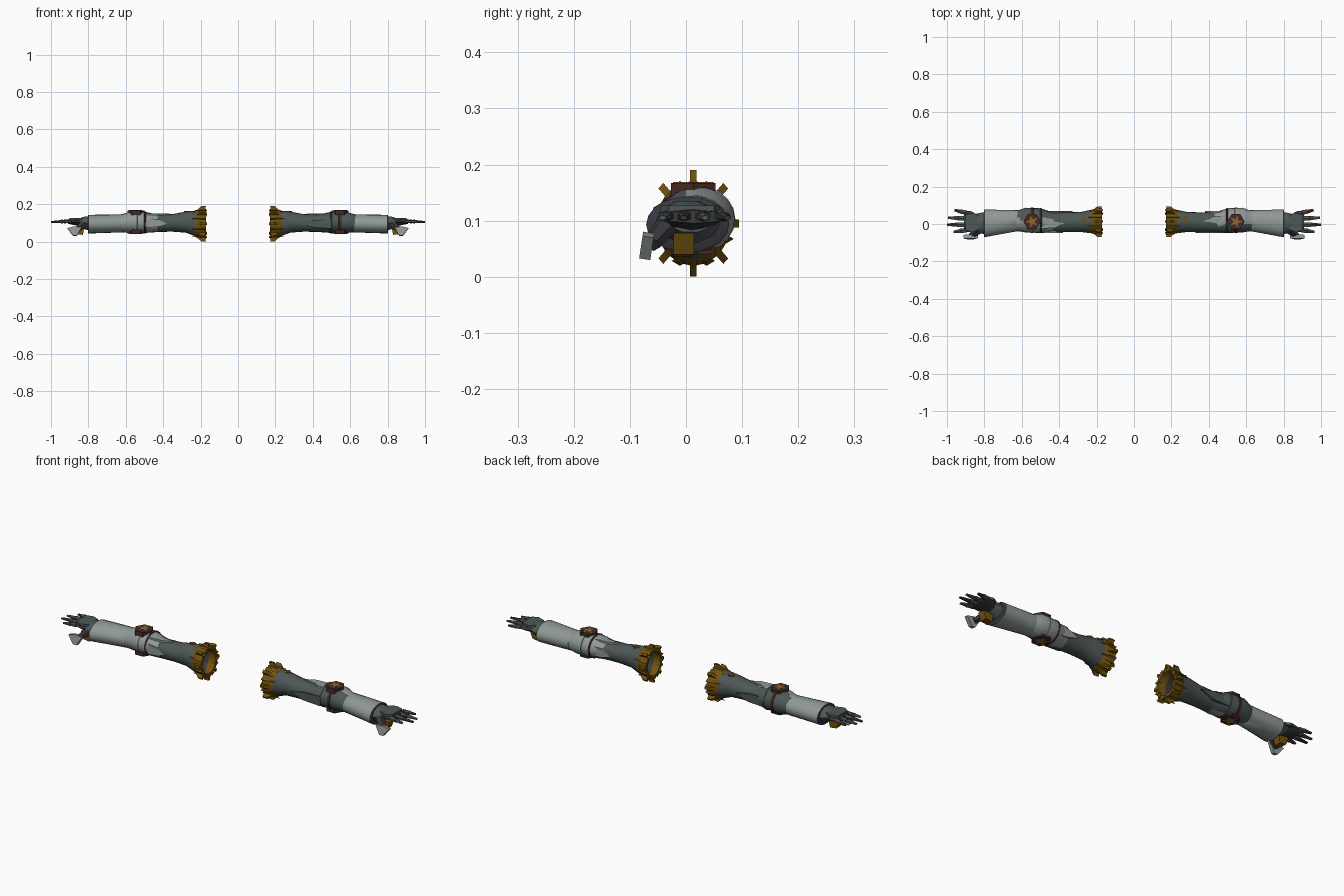
import bpy, bmesh, math
from mathutils import Vector, Matrix

if "Cube" in bpy.data.objects:
    bpy.data.objects.remove(bpy.data.objects["Cube"])


def material(name, rgb):
    m = bpy.data.materials.new(name)
    m.use_nodes = True
    m.diffuse_color = (*rgb, 1)
    bsdf = m.node_tree.nodes["Principled BSDF"]
    bsdf.inputs["Base Color"].default_value = (*rgb, 1)
    bsdf.inputs["Roughness"].default_value = 0.7
    return m


LIGHT = material("pale grey plate", (0.28, 0.32, 0.305))
SLATE = material("slate sleeve", (0.075, 0.095, 0.095))
GOLD = material("old gold", (0.17, 0.085, 0.003))
STAR = material("bright bronze", (0.27, 0.13, 0.02))
RED = material("dark maroon", (0.06, 0.023, 0.022))
NAVY = material("dark joint", (0.04, 0.038, 0.05))
MID = Vector((0, 0.013, 0.095))
UPRIGHT = Matrix.Rotation(math.pi / 2, 4, "X")


def finish(bm, name, mats, side, smooth=False, rule=None):
    # Place a part on the arm of the given side
    for v in bm.verts:
        v.co.x *= side
    bmesh.ops.recalc_face_normals(bm, faces=bm.faces)
    if rule:
        for f in bm.faces:
            f.material_index = rule(f.calc_center_median())
    me = bpy.data.meshes.new(name)
    bm.to_mesh(me)
    bm.free()
    for m in mats:
        me.materials.append(m)
    ob = bpy.data.objects.new(name, me)
    bpy.context.collection.objects.link(ob)
    if smooth:
        bpy.ops.object.select_all(action="DESELECT")
        ob.select_set(True)
        bpy.context.view_layer.objects.active = ob
        bpy.ops.object.shade_smooth_by_angle(angle=math.radians(40))
    return ob


def loft(name, rings, mats, side, n=20, cap=True, rule=None):
    # Elliptical sections along x: x, centre y, centre z, radius y, radius z
    bm = bmesh.new()
    rows = []
    for x, cy, cz, ry, rz in rings:
        rows.append([bm.verts.new((x, cy + ry * math.cos(k * math.tau / n),
                                   cz + rz * math.sin(k * math.tau / n))) for k in range(n)])
    for a, b in zip(rows, rows[1:]):
        for k in range(n):
            j = (k + 1) % n
            bm.faces.new((a[k], a[j], b[j], b[k]))
    if cap:
        bm.faces.new(rows[0])
        bm.faces.new(rows[-1])
    return finish(bm, name, mats, side, True, rule)


def bar(name, a, b, ra, rb, flat, mat, side, n=6):
    # Tapered faceted rod from a to b
    a, b = Vector(a), Vector(b)
    d = b - a
    bm = bmesh.new()
    rot = d.to_track_quat("Z", "Y").to_matrix().to_4x4()
    bmesh.ops.create_cone(bm, cap_ends=True, segments=n, radius1=ra, radius2=rb, depth=d.length,
                          matrix=Matrix.Translation((a + b) / 2) @ rot @ Matrix.Diagonal((1, flat, 1, 1)))
    return finish(bm, name, [mat], side)


def prism(name, points, depth, matrix, mat, side):
    # Flat outline extruded symmetrically, then placed by a matrix
    bm = bmesh.new()
    f = bm.faces.new([bm.verts.new((u, v, -depth / 2)) for u, v in points])
    new = bmesh.ops.extrude_face_region(bm, geom=[f])["geom"]
    bmesh.ops.translate(bm, vec=(0, 0, depth), verts=[g for g in new if isinstance(g, bmesh.types.BMVert)])
    bm.transform(matrix)
    return finish(bm, name, [mat], side)


def disc(count, *radii):
    return [(radii[k % len(radii)] * math.cos(k * math.tau / count),
             radii[k % len(radii)] * math.sin(k * math.tau / count)) for k in range(count)]


for side, tag in ((1, "left"), (-1, "right")):
    # Upper sleeve, flaring and open at the shoulder end
    loft(tag + "_upper_sleeve", [
        (0.205, 0.013, 0.095, 0.06, 0.066), (0.235, 0.013, 0.098, 0.062, 0.067),
        (0.28, 0.011, 0.104, 0.054, 0.056), (0.35, 0.01, 0.1, 0.052, 0.047),
        (0.42, 0.01, 0.098, 0.054, 0.046), (0.5, 0.012, 0.1, 0.054, 0.05)], [SLATE], side, cap=False)
    loft(tag + "_sleeve_lining", [(0.19, 0.013, 0.095, 0.056, 0.06), (0.27, 0.012, 0.1, 0.045, 0.045),
                                  (0.28, 0.012, 0.1, 0.002, 0.002)], [NAVY], side, cap=False)

    # Elbow guard, pale on one flank only
    loft(tag + "_elbow_guard", [
        (0.43, 0.01, 0.098, 0.054, 0.047), (0.46, 0.012, 0.1, 0.059, 0.051),
        (0.5, 0.018, 0.103, 0.066, 0.057), (0.58, 0.021, 0.103, 0.066, 0.057),
        (0.61, 0.018, 0.099, 0.058, 0.05), (0.64, 0.015, 0.097, 0.052, 0.046)],
        [SLATE, LIGHT], side, rule=lambda c: int((c.y - 0.016) * side > -0.012))

    # Forearm plate, flaring to the wrist, dark inside the cuff
    loft(tag + "_forearm", [
        (0.615, 0.018, 0.097, 0.046, 0.044), (0.62, 0.018, 0.097, 0.056, 0.048),
        (0.72, 0.01, 0.095, 0.066, 0.049), (0.8, 0.003, 0.093, 0.074, 0.05),
        (0.803, 0.003, 0.093, 0.07, 0.046)], [LIGHT, NAVY], side, rule=lambda c: int(abs(c.x) > 0.801))

    # Gold shoulder collar
    loft(tag + "_collar", [
        (0.232, 0.013, 0.097, 0.06, 0.066), (0.226, 0.013, 0.097, 0.065, 0.071),
        (0.2, 0.013, 0.095, 0.065, 0.074), (0.172, 0.013, 0.095, 0.067, 0.076),
        (0.172, 0.013, 0.095, 0.054, 0.06), (0.21, 0.013, 0.095, 0.05, 0.057)],
        [GOLD], side, n=16, cap=False)

    # Radial fins and pointed petals around the collar
    fin = [(0.172, 0.06), (0.165, 0.073), (0.174, 0.08), (0.172, 0.095),
           (0.196, 0.095), (0.212, 0.08), (0.238, 0.062)]
    oval = Matrix.Translation(MID) @ Matrix.Diagonal((1, 0.86, 1, 1))
    for k in range(8):
        turn = oval @ Matrix.Rotation(k * math.tau / 8, 4, "X")
        prism(f"{tag}_collar_fin_{k + 1}", fin, 0.014, turn @ UPRIGHT, GOLD, side)
        half = Matrix.Rotation(math.tau / 16, 4, "X")
        a, b = (turn @ half @ Vector((x, 0, 0.072)) for x in (0.246, 0.17))
        bar(f"{tag}_collar_petal_{k + 1}", a, b, 0.002, 0.015, 0.6, GOLD, side, 4)

    # Elbow bosses above and below, each with a star inlay
    for z, sign, word in ((0.154, 1, "upper"), (0.056, -1, "lower")):
        place = Matrix.Translation((0.545, 0.013, z))
        prism(f"{tag}_{word}_elbow_boss", disc(6, 0.046), 0.026, place, RED, side)
        lift = Matrix.Translation((0, 0, sign * 0.0125))
        prism(f"{tag}_{word}_elbow_star", disc(10, 0.038, 0.014), 0.004, place @ lift, STAR, side)

    # Bands: one on the dark flank, a thin rim at the edge of the pale flank
    loft(tag + "_elbow_band", [(0.537, 0.02, 0.103, 0.064, 0.056), (0.539, 0.02, 0.103, 0.068, 0.06),
                               (0.553, 0.02, 0.103, 0.068, 0.06), (0.555, 0.02, 0.103, 0.064, 0.056)],
         [RED, LIGHT], side, cap=False, rule=lambda c: int((c.y - 0.013) * side > 0))
    loft(tag + "_elbow_rim", [(0.492, 0.018, 0.103, 0.064, 0.055), (0.494, 0.018, 0.103, 0.067, 0.059),
                              (0.501, 0.018, 0.103, 0.067, 0.059), (0.503, 0.018, 0.103, 0.064, 0.055)],
         [SLATE, RED], side, cap=False, rule=lambda c: int((c.y - 0.013) * side > 0))

    # Overlapping pointed plates on the sleeve
    prism(tag + "_flank_point", [(0.38, 0.095), (0.42, 0.118), (0.48, 0.125), (0.48, 0.075), (0.43, 0.08)],
          0.012, Matrix.Translation((0, 0.011 + side * 0.052, 0)) @ UPRIGHT, LIGHT, side)
    prism(tag + "_ridge_plate", [(0.33, 0.1), (0.4, 0.115), (0.5, 0.12), (0.5, 0.07), (0.4, 0.075)],
          0.014, Matrix.Translation((0, 0.011 - side * 0.052, 0)) @ UPRIGHT, SLATE, side)
    blade = [(0.37, 0.005), (0.42, 0.03), (0.5, 0.035), (0.5, -0.015), (0.45, -0.02), (0.44, -0.005)]
    prism(tag + "_top_plate", [(x, 0.01 + y * side) for x, y in blade], 0.01,
          Matrix.Translation((0, 0, 0.146)), LIGHT, side)
    prism(tag + "_sleeve_emblem", [(0.25, 0.02), (0.27, 0.035), (0.29, 0.02), (0.27, 0.005)], 0.008,
          Matrix.Translation((0, 0, 0.159)), GOLD, side)

    # Wrist and palm
    loft(tag + "_wrist", [(0.79, 0.003, 0.097, 0.06, 0.041), (0.82, 0.005, 0.1, 0.055, 0.036),
                          (0.845, 0.008, 0.103, 0.046, 0.024)], [SLATE], side, n=10)
    loft(tag + "_palm", [(0.835, 0.008, 0.102, 0.04, 0.02), (0.87, 0.012, 0.105, 0.056, 0.018),
                         (0.91, 0.015, 0.107, 0.058, 0.012)], [NAVY], side, n=8)
    prism(tag + "_hand_plate", [(0.83, -0.03), (0.87, -0.045), (0.9, -0.03), (0.9, 0.05), (0.86, 0.06), (0.83, 0.045)],
          0.012, Matrix.Translation((0, 0, 0.121)), SLATE, side)
    prism(tag + "_palm_block", [(0.82, 0.078), (0.88, 0.078), (0.865, 0.04), (0.83, 0.036)],
          0.036, Matrix.Translation((0, -0.004, 0)) @ UPRIGHT, GOLD, side)

    # Four jointed fingers, two with gold knuckles
    for k, (y0, y1, tip) in enumerate(((-0.033, -0.042, 0.965), (-0.003, -0.004, 1.0),
                                       (0.029, 0.034, 0.995), (0.06, 0.074, 0.96))):
        root, end = Vector((0.895, y0, 0.109)), Vector((tip, y1, 0.105))
        joint = root.lerp(end, 0.45)
        name = f"{tag}_finger_{k + 1}"
        bar(name + "_base", root, joint, 0.015, 0.013, 0.65, SLATE, side)
        bar(name + "_knuckle", joint - Vector((0.004, 0, 0)), joint + Vector((0.004, 0, 0)),
            0.014, 0.014, 0.7, GOLD if k % 2 else NAVY, side)
        bar(name + "_tip", joint, end, 0.013, 0.007, 0.65, NAVY if k % 2 else SLATE, side)

    # Thumb hanging forward and down under a pale triangular shell
    bar(tag + "_thumb_root", (0.825, -0.03, 0.095), (0.87, -0.062, 0.058), 0.024, 0.018, 0.8, NAVY, side)
    lean = Matrix.Translation((0, -0.07, 0.055)) @ Matrix.Rotation(-0.15, 4, "X") @ UPRIGHT
    prism(tag + "_thumb_shell", [(0.835, 0.022), (0.862, -0.024), (0.882, -0.024), (0.912, 0.016), (0.88, 0.024)],
          0.02, lean, LIGHT, side)
